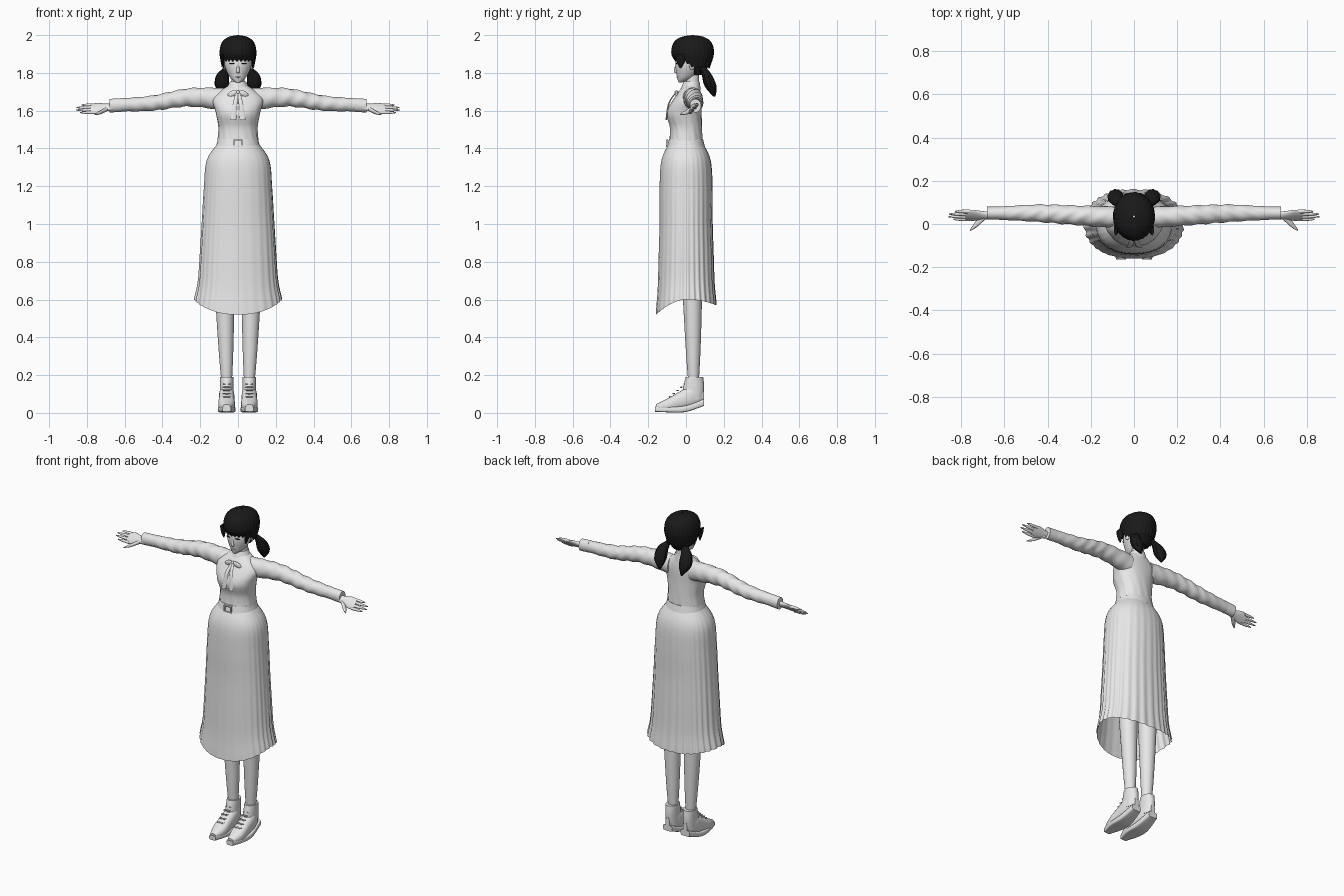
import bpy, bmesh
from math import sin, cos, pi, copysign, radians
from mathutils import Vector, Matrix

cube = bpy.data.objects.get("Cube")
if cube:
    bpy.data.objects.remove(cube)


def make_material(name, value):
    color = (value, value, value, 1)
    mat = bpy.data.materials.new(name)
    mat.use_nodes = True
    mat.diffuse_color = color
    mat.node_tree.nodes["Principled BSDF"].inputs["Base Color"].default_value = color
    return mat


GREY = make_material("light grey", .8)
BLACK = make_material("black", .01)


def finish(bm, name, mat, mirror):
    """Turn a bmesh into a smooth-shaded object, optionally mirrored left to right."""
    bmesh.ops.recalc_face_normals(bm, faces=bm.faces)
    mesh = bpy.data.meshes.new(name)
    bm.to_mesh(mesh)
    bm.free()
    mesh.materials.append(mat)
    part = bpy.data.objects.new(name, mesh)
    bpy.context.collection.objects.link(part)
    bpy.ops.object.select_all(action="DESELECT")
    part.select_set(True)
    bpy.context.view_layer.objects.active = part
    bpy.ops.object.shade_smooth_by_angle(angle=radians(50))
    if mirror:
        part.modifiers.new("mirror", "MIRROR")


def along(values, s):
    """Smoothly sample evenly spaced numbers or vectors at fraction s."""
    last = len(values) - 1
    i = max(0, min(int(s * last), last - 1))
    u = s * last - i
    a, b, c, d = (values[max(0, min(j, last))] for j in range(i - 1, i + 3))
    slope, next_slope = (c - a) / 2, (d - b) / 2
    ease = u * u * (3 - 2 * u)
    return b + (c - b) * ease + slope * (u * (1 - u) ** 2) - next_slope * (u * u * (1 - u))


def loft(name, path, widths, depths=None, mat=GREY, sides=24, rings=16, squareness=1,
         tilt=0, mirror=False, caps=True, deform=None):
    """Skin a path with ellipses that lie across its main axis."""
    bm = bmesh.new()
    path = [Vector(point) for point in path]
    depths = depths or widths
    span = path[-1] - path[0]
    main = max(range(3), key=lambda k: abs(span[k]))
    across = [k for k in range(3) if k != main]
    loops = []
    for step in range(rings + 1):
        s = step / rings
        centre, width, depth = along(path, s), along(widths, s), along(depths, s)
        loop = []
        for i in range(sides):
            angle = 2 * pi * i / sides
            c, d = cos(angle), sin(angle)
            a = width * copysign(abs(c) ** squareness, c)
            b = depth * copysign(abs(d) ** squareness, d)
            point = centre.copy()
            if deform:
                scale, shift = deform(angle, s)
                a, b = a * scale, b * scale
                point[main] += shift
            point[across[0]] += a * cos(tilt) - b * sin(tilt)
            point[across[1]] += a * sin(tilt) + b * cos(tilt)
            loop.append(bm.verts.new(point))
        loops.append(loop)
    for low, high in zip(loops, loops[1:]):
        for i in range(sides):
            bm.faces.new((low[i - 1], low[i], high[i], high[i - 1]))
    if caps:
        bm.faces.new(loops[0])
        bm.faces.new(loops[-1])
    finish(bm, name, mat, mirror)


def solid(name, position, size, mat=GREY, turn=(0, 0, 0), mirror=False, rounded=True):
    """Ellipsoid or box with the given full dimensions."""
    bm = bmesh.new()
    if rounded:
        bmesh.ops.create_uvsphere(bm, u_segments=16, v_segments=10, radius=.5)
    else:
        bmesh.ops.create_cube(bm, size=1)
    bm.transform(Matrix.LocRotScale(Vector(position), None, None)
                 @ Matrix.Rotation(turn[2], 4, "Z") @ Matrix.Rotation(turn[1], 4, "Y")
                 @ Matrix.Rotation(turn[0], 4, "X") @ Matrix.Diagonal((*size, 1)))
    finish(bm, name, mat, mirror)


# Surface rules: each returns a radius scale and a shift along the main axis
def skirt_folds(angle, s):
    front, back = max(0, -sin(angle)), max(0, sin(angle))
    fold = .02 * s * (1 - .8 * front) * sin(30 * angle + 2 * sin(3 * angle))
    return 1 + fold, -s ** 3 * (.08 * front ** 1.6 + .03 * back ** 2)


def blouse_creases(angle, s):
    return 1 + .02 * max(0, 1 - 1.5 * s) * sin(14 * angle + 9 * s), 0


def sleeve_wrinkles(angle, s):
    wave = sin(48 * s + 2 * cos(angle) + 1.5 * sin(2 * angle))
    return 1 + .06 * sin(pi * s) * wave, 0


def collar_points(angle, s):
    return 1, -.02 * (1 - s) * max(0, -sin(angle))


def hair_strands(angle, s):
    lift = .035 * min(1, -2 * min(0, sin(angle))) + .006 * sin(24 * angle)
    return 1 + .012 * sin(26 * angle) * sin(pi * s), lift * max(0, 1 - 4 * s)


def tail_strands(angle, s):
    return 1 + .06 * sin(10 * angle), 0


# Skirt: open and flared, with folds and a hem that dips front and back
loft("skirt", path=[(0, 0, 1.44), (0, 0, .6)],
     widths=[.1, .165, .18, .19, .2, .21, .23],
     depths=[.085, .13, .14, .14, .145, .15, .16],
     sides=180, rings=30, squareness=.9, caps=False, deform=skirt_folds)

# Belt with a square buckle
loft("belt", path=[(0, 0, 1.41), (0, 0, 1.45)], widths=[.117, .105], depths=[.1, .09],
     sides=40, rings=1, squareness=.9)
for z in (1.41, 1.445):
    solid("buckle_bar", (0, -.1, z), (.05, .01, .006), rounded=False)
solid("buckle_side", (.022, -.1, 1.428), (.006, .01, .035), mirror=True, rounded=False)

# Blouse, sleeves and cuffs
loft("blouse", path=[(0, 0, 1.44), (0, 0, 1.51), (0, -.01, 1.59), (0, .01, 1.67), (0, .03, 1.74)],
     widths=[.108, .103, .118, .13, .04], depths=[.088, .085, .092, .07, .04],
     sides=56, rings=24, squareness=.9, deform=blouse_creases)
loft("sleeves", path=[(.07, .03, 1.66), (.26, .04, 1.67), (.45, .05, 1.64), (.63, .05, 1.63)],
     widths=[.05, .045, .04, .03], depths=[.06, .048, .04, .034],
     rings=60, mirror=True, deform=sleeve_wrinkles)
loft("cuffs", path=[(.62, .05, 1.63), (.68, .05, 1.626)], widths=[.03], depths=[.036],
     rings=1, mirror=True)

# Hands: tilted palm, four fingers and a thumb
TILT = radians(48)
loft("palms", path=[(.66, .04, 1.62), (.78, .04, 1.61)], widths=[.02, .024, .036, .03],
     depths=[.016, .009], tilt=TILT, mirror=True)
for i in range(4):
    offset = .018 * (i - 1.5)
    y, z = .04 + offset * cos(TILT), 1.61 + offset * sin(TILT)
    tip = .86 - .012 * (i - 1.4) ** 2
    loft("fingers", path=[(.76, y, z), (tip, y, z)], widths=[.009, .008, .003],
         sides=10, rings=8, mirror=True)
loft("thumbs", path=[(.69, .035, 1.61), (.73, 0, 1.59), (.76, -.03, 1.58)],
     widths=[.015, .016, .003], depths=[.012, .01, .003], sides=12, mirror=True)

# Collar, bow and hanging ribbons
loft("collar", path=[(0, .02, 1.71), (0, .03, 1.755)], widths=[.064, .042],
     depths=[.058, .042], sides=32, rings=6, caps=False, deform=collar_points)
solid("bow_knot", (0, -.05, 1.695), (.022, .022, .024))
solid("bow_loops", (.03, -.05, 1.69), (.055, .016, .03), turn=(0, .45, .15), mirror=True)
loft("ribbons", path=[(.003, -.05, 1.7), (.015, -.09, 1.64), (.025, -.105, 1.55)],
     widths=[.008, .015], depths=[.004], sides=8, mirror=True)

# Neck, head and face
loft("neck", path=[(0, .035, 1.7), (0, .035, 1.82)], widths=[.035])
loft("head", path=[(0, -.03, 1.75), (0, 0, 1.78), (0, .02, 1.85), (0, .03, 1.95)],
     widths=[.012, .045, .073, .06], depths=[.01, .048, .076, .07])
loft("nose", path=[(0, -.05, 1.8), (0, -.055, 1.81), (0, -.05, 1.85)],
     widths=[.008, .009, .004], sides=12)
solid("lips", (0, -.044, 1.778), (.028, .012, .009))
solid("ears", (.075, .03, 1.84), (.014, .03, .05), turn=(.2, 0, .3), mirror=True)
solid("eyelashes", (.032, -.051, 1.85), (.03, .008, .006), BLACK, turn=(0, 0, .25), mirror=True)

# Hair: ridged cap with ragged fringe, side locks and twin ponytails
loft("hair_cap", path=[(0, .035, z) for z in (1.83, 1.9, 1.96, 1.99, 2)],
     widths=[.085, .097, .085, .05, .004], depths=[.09, .112, .1, .06, .004],
     mat=BLACK, sides=120, rings=28, caps=False, deform=hair_strands)
loft("nape_hair", path=[(0, .06, 1.79), (0, .06, 1.86)], widths=[.045, .066, .08],
     depths=[.03, .05, .07], mat=BLACK)
loft("side_locks", path=[(.085, -.025, 1.9), (.075, -.03, 1.825)], widths=[.008, .007, .002],
     depths=[.028, .022, .004], mat=BLACK, sides=12, mirror=True)
loft("ponytails", path=[(.055, .09, 1.83), (.08, .11, 1.79), (.085, .13, 1.73), (.075, .15, 1.675)],
     widths=[.015, .032, .035, .005], depths=[.015, .025, .03, .006],
     mat=BLACK, sides=40, mirror=True, deform=tail_strands)

# Legs
loft("legs", path=[(.06, .04, .16), (.07, .03, .76), (.06, 0, 1.36)],
     widths=[.028, .038, .048, .056, .066, .07, .06], rings=24, mirror=True)

# Shoes: foot, ankle shaft, sole and crossed laces
loft("shoe_feet", path=[(.06, -.16, .03), (.06, -.1, .04), (.06, -.03, .065), (.06, .04, .09),
                        (.06, .095, .09)],
     widths=[.02, .042, .042, .038, .014], depths=[.015, .035, .05, .06, .03],
     squareness=.85, mirror=True)
loft("shoe_shafts", path=[(.06, .035, .07), (.06, .045, .19)], widths=[.036],
     depths=[.055, .056, .046], mirror=True)
loft("shoe_soles", path=[(.06, -.165, .02), (.06, -.08, .018), (.06, 0, .022), (.06, .095, .055)],
     widths=[.022, .044, .044, .03], depths=[.014, .018], squareness=.4, mirror=True)
for i in range(5):
    for turn in (-.3, .3):
        solid("laces", (.06, .02 * i - .085, .085 + .017 * i), (.046, .007, .007),
              turn=(0, 0, turn), mirror=True)
